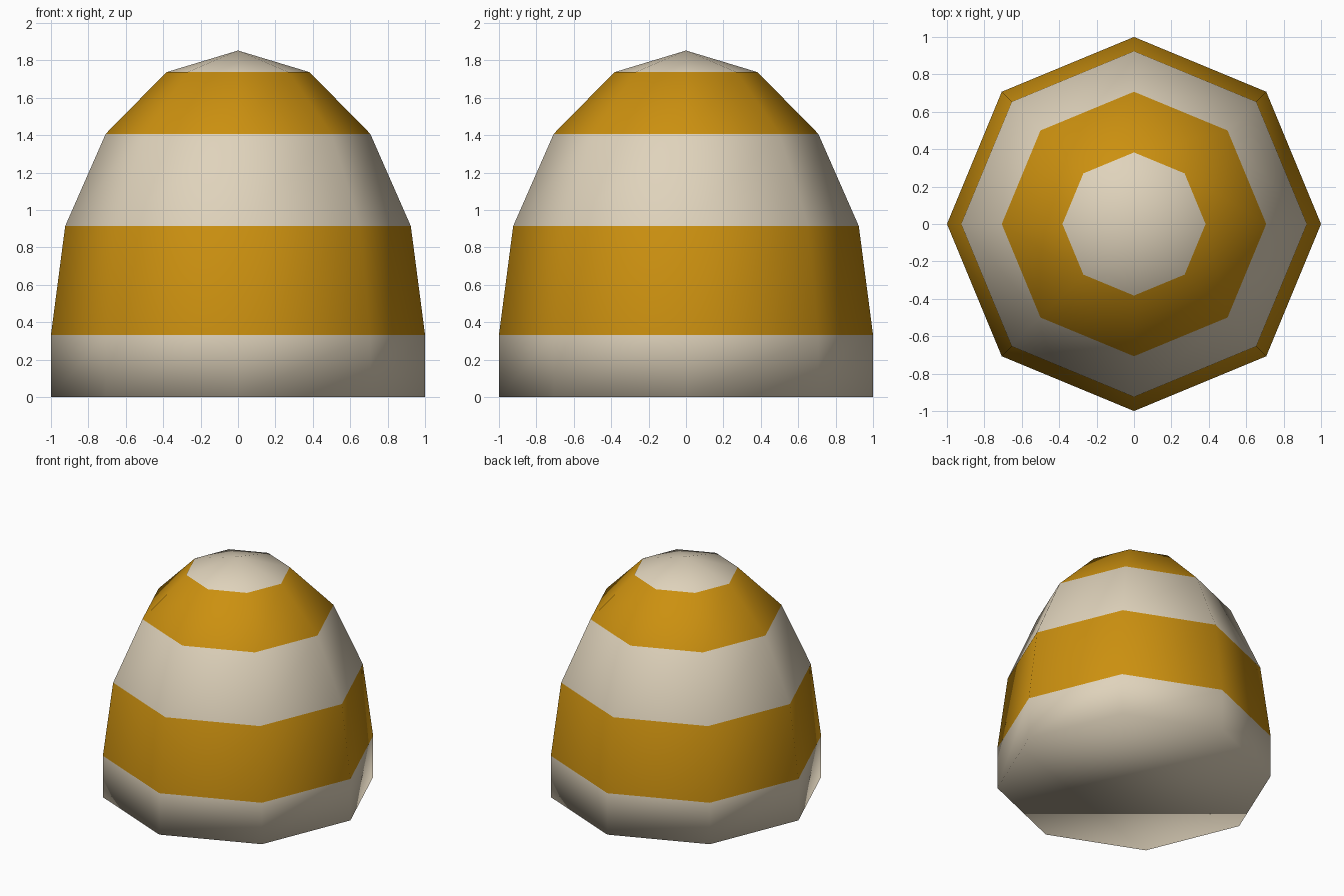
import bpy, bmesh
from math import sin, cos, pi

cube = bpy.data.objects.get("Cube")
if cube:
    bpy.data.objects.remove(cube, do_unlink=True)

SIDES, STEPS = 8, 4
BASE_H, DOME_H = 0.333, 1.52


def make_material(name, rgb):
    mat = bpy.data.materials.new(name)
    mat.use_nodes = True
    mat.diffuse_color = (*rgb, 1)
    mat.node_tree.nodes["Principled BSDF"].inputs["Base Color"].default_value = (*rgb, 1)
    return mat


cream = make_material("cream", (0.74, 0.65, 0.50))
amber = make_material("amber", (0.60, 0.28, 0.005))

# Profile: straight base wall, then a stretched half-dome
profile = [(1, 0)]
for i in range(STEPS):
    a = i * pi / 2 / STEPS
    profile.append((cos(a), BASE_H + DOME_H * sin(a)))

bm = bmesh.new()
rings = [[bm.verts.new((r * cos(k * 2 * pi / SIDES), r * sin(k * 2 * pi / SIDES), z))
          for k in range(SIDES)] for r, z in profile]

# Flat underside
bm.faces.new(rings[0][::-1])

# Bands alternate cream and amber from the ground up
for i, (low, high) in enumerate(zip(rings, rings[1:])):
    for k in range(SIDES):
        n = (k + 1) % SIDES
        bm.faces.new((low[k], low[n], high[n], high[k])).material_index = i % 2

# Pointed cream cap
apex = bm.verts.new((0, 0, BASE_H + DOME_H))
for k in range(SIDES):
    bm.faces.new((rings[-1][k], rings[-1][(k + 1) % SIDES], apex))

# Soft shading over the whole shell, including the rim
for face in bm.faces:
    face.smooth = True

mesh = bpy.data.meshes.new("striped_dome")
bm.to_mesh(mesh)
bm.free()
mesh.materials.append(cream)
mesh.materials.append(amber)
dome = bpy.data.objects.new("striped_dome", mesh)
bpy.context.collection.objects.link(dome)
